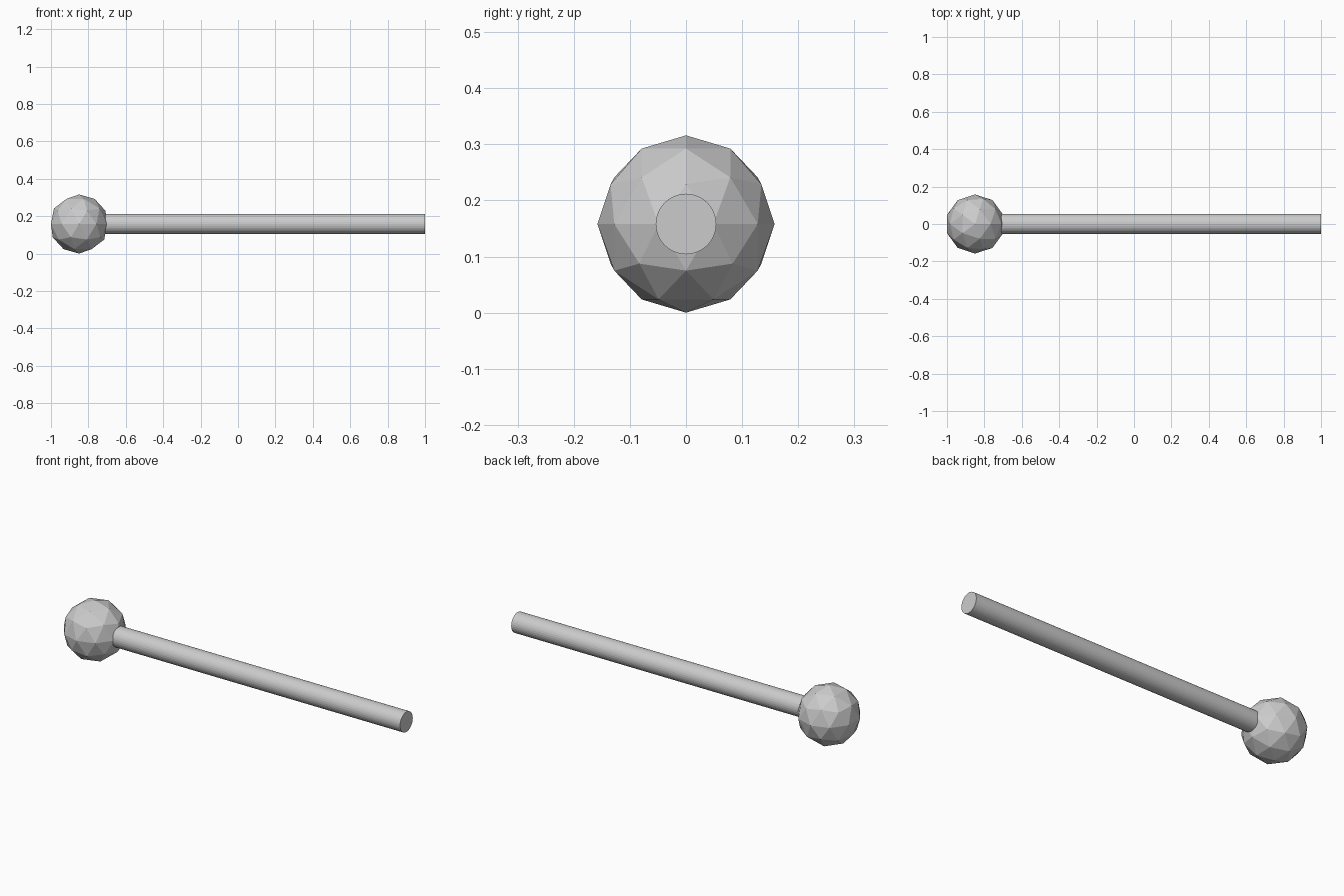
import bpy
import math

if "Cube" in bpy.data.objects:
    bpy.data.objects.remove(bpy.data.objects["Cube"])

R = 0.158            # ball radius
r = 0.054            # rod radius
ball_x = -1 + R * math.cos(math.radians(18))
rod_start = -0.72    # just inside the ball

# faceted ball at the left end
bpy.ops.mesh.primitive_ico_sphere_add(subdivisions=2, radius=R,
                                      location=(ball_x, 0, R))
bpy.context.object.name = "ball_head"

# straight round rod running to the right
bpy.ops.mesh.primitive_cylinder_add(vertices=32, radius=r, depth=1 - rod_start,
                                    location=((1 + rod_start) / 2, 0, R),
                                    rotation=(0, math.pi / 2, 0))
bpy.context.object.name = "rod"
